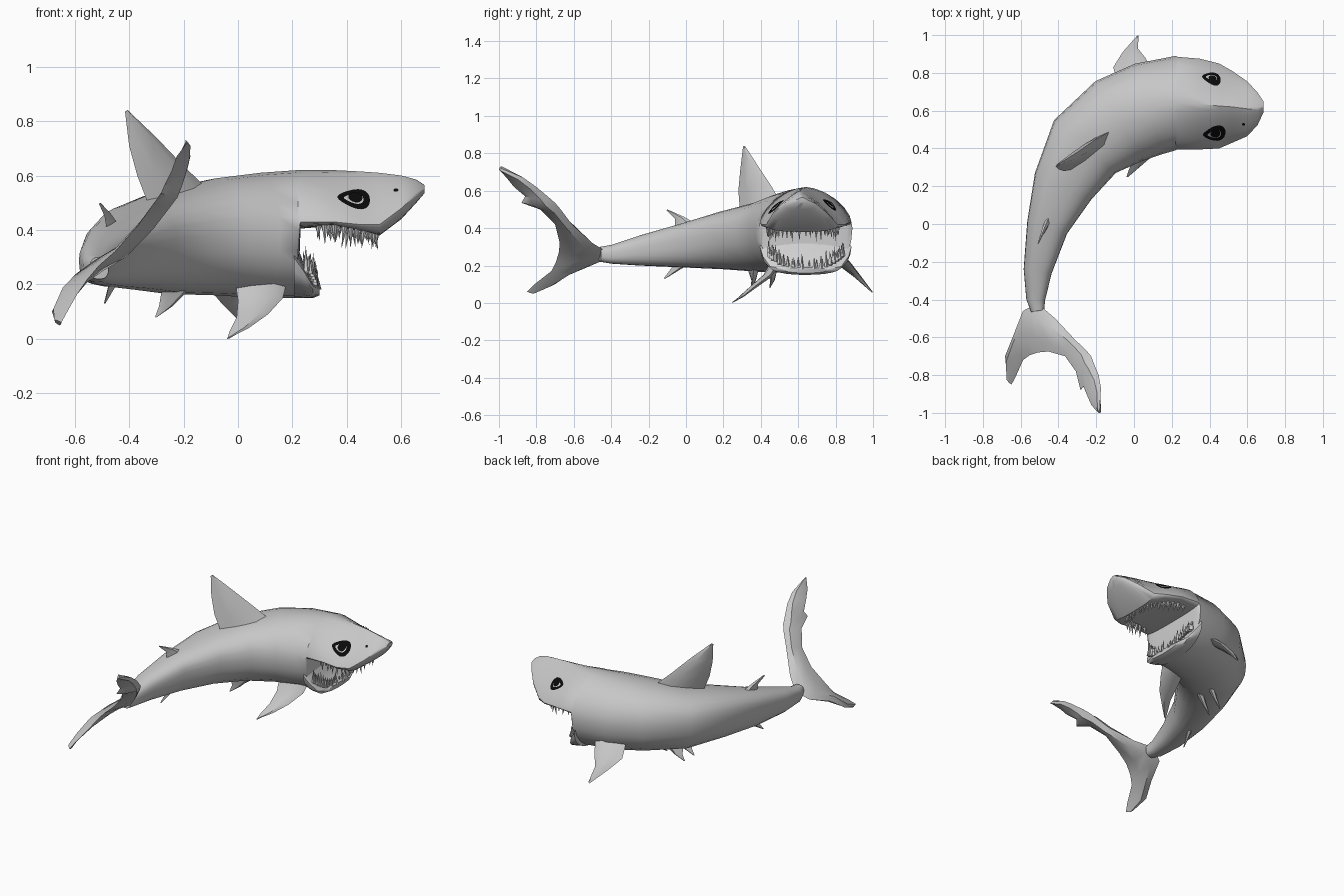
import bpy, bmesh, math, random
from mathutils import Vector, Matrix
from mathutils.bvhtree import BVHTree

random.seed(4)
cube = bpy.data.objects.get("Cube")
if cube:
    bpy.data.objects.remove(cube, do_unlink=True)


def material(name, rgb):
    mat = bpy.data.materials.new(name)
    mat.use_nodes = True
    colour = (*rgb, 1)
    mat.diffuse_color = colour
    mat.node_tree.nodes["Principled BSDF"].inputs["Base Color"].default_value = colour
    return mat


SKIN = material("grey skin", (0.57, 0.57, 0.57))
PALE = material("pale mouth and teeth", (0.63, 0.63, 0.63))
BLACK = material("eye black", (0.003, 0.003, 0.003))


def finish(name, bm, mats, smooth=40):
    """Turn a bmesh into a named object, smooth except at sharp edges."""
    bmesh.ops.recalc_face_normals(bm, faces=bm.faces)
    mesh = bpy.data.meshes.new(name)
    bm.to_mesh(mesh)
    obj = bpy.data.objects.new(name, mesh)
    bpy.context.collection.objects.link(obj)
    for mat in mats:
        mesh.materials.append(mat)
    if smooth:
        bpy.ops.object.select_all(action='DESELECT')
        obj.select_set(True)
        bpy.context.view_layer.objects.active = obj
        bpy.ops.object.shade_smooth_by_angle(angle=math.radians(smooth))
    return obj


def skin_rings(bm, rings):
    """Bridge a list of point rings and cap both ends."""
    rows = [[bm.verts.new(p) for p in ring] for ring in rings]
    for a, b in zip(rows, rows[1:]):
        for i in range(len(a)):
            j = (i + 1) % len(a)
            bm.faces.new((a[i], a[j], b[j], b[i]))
    bm.faces.new(rows[0])
    bm.faces.new(rows[-1])
    bm.normal_update()


def clamp(value, low, high):
    return min(max(value, low), high)


def power(value, exponent):
    return math.copysign(abs(value) ** exponent, value)


def body_ring(station, tangent, sides=24):
    """Rounded section: boxy towards the tail, roof-like on the head."""
    x, y, half, low, mid, high = station
    across = Vector((-tangent.y, tangent.x, 0)).normalized()
    roof = 1 + 0.7 * clamp((x - 0.15) / 0.25, 0, 1) - 0.2 * clamp(-x / 0.3, 0, 1)
    belly = 0.9 if low < 0.19 else 0.75
    ring = []
    for i in range(sides):
        a = math.tau * i / sides
        above = math.sin(a) > 0
        e = roof if above else belly
        height = (high - mid) if above else (mid - low)
        p = Vector((x, y, mid)) + across * half * power(math.cos(a), e)
        p.z += height * power(math.sin(a), e)
        ring.append(p)
    return ring


def loft_body(bm, stations):
    centres = [Vector(s[:2]) for s in stations]
    last = len(stations) - 1
    rings = []
    for i, s in enumerate(stations):
        tangent = centres[min(i + 1, last)] - centres[max(i - 1, 0)]
        if s[0] > 0.2:
            tangent = Vector((1, 0))
        rings.append(body_ring(s, tangent))
    skin_rings(bm, rings)


# Body and upper head: x, y, half width, bottom, widest height, top
body_stations = [
    (-0.51, -0.46, 0.035, 0.22, 0.26, 0.30),
    (-0.52, -0.40, 0.05, 0.21, 0.26, 0.31),
    (-0.51, -0.25, 0.075, 0.20, 0.29, 0.36),
    (-0.46, -0.02, 0.11, 0.19, 0.34, 0.425),
    (-0.375, 0.20, 0.165, 0.18, 0.37, 0.49),
    (-0.26, 0.41, 0.215, 0.165, 0.38, 0.54),
    (-0.08, 0.545, 0.245, 0.16, 0.39, 0.59),
    (0.08, 0.61, 0.25, 0.15, 0.39, 0.61),
    (0.22, 0.64, 0.25, 0.15, 0.40, 0.62),
    (0.23, 0.64, 0.245, 0.405, 0.43, 0.62),
    (0.35, 0.635, 0.24, 0.415, 0.43, 0.62),
    (0.45, 0.625, 0.225, 0.395, 0.42, 0.615),
    (0.52, 0.62, 0.19, 0.38, 0.42, 0.61),
    (0.60, 0.61, 0.145, 0.44, 0.48, 0.60),
    (0.655, 0.61, 0.085, 0.50, 0.53, 0.585),
    (0.685, 0.62, 0.03, 0.535, 0.55, 0.565),
]
bm = bmesh.new()
loft_body(bm, body_stations)
# Back wall of the open mouth
for f in bm.faces:
    c = f.calc_center_median()
    if 0.215 < c.x < 0.235 and c.z < 0.4 and abs(f.normal.x) > 0.8:
        f.material_index = 1
surface = BVHTree.FromBMesh(bm)
finish("body", bm, [SKIN, PALE])

# Lower jaw
bm = bmesh.new()
loft_body(bm, [
    (0.205, 0.64, 0.245, 0.15, 0.30, 0.38),
    (0.24, 0.64, 0.23, 0.15, 0.25, 0.28),
    (0.275, 0.64, 0.19, 0.15, 0.195, 0.21),
    (0.30, 0.64, 0.12, 0.16, 0.18, 0.19),
])
bmesh.ops.recalc_face_normals(bm, faces=bm.faces)
for f in bm.faces:
    if f.normal.z > 0.2:
        f.material_index = 1
finish("lower_jaw", bm, [SKIN, PALE])


# Fins: each section is a leading point, a trailing point and a thickness
def fin(name, sections):
    rows = [(Vector(a), Vector(b), t) for a, b, t in sections]
    mids = [(a + b) / 2 for a, b, t in rows]
    rings = []
    for i, (lead, trail, thick) in enumerate(rows):
        chord = trail - lead
        span = mids[min(i + 1, len(mids) - 1)] - mids[max(i - 1, 0)]
        n = chord.cross(span).normalized() * thick / 2
        front, rear = lead + chord * 0.25, lead + chord * 0.7
        rings.append([lead, front + n, rear + n * 0.6, trail,
                      rear - n * 0.6, front - n])
    bm = bmesh.new()
    skin_rings(bm, rings)
    finish(name, bm, [SKIN], 35)


fin("dorsal_fin", [
    ((-0.11, 0.50, 0.55), (-0.32, 0.29, 0.47), 0.06),
    ((-0.20, 0.45, 0.635), (-0.37, 0.28, 0.60), 0.05),
    ((-0.30, 0.38, 0.74), (-0.40, 0.29, 0.71), 0.035),
    ((-0.405, 0.315, 0.84), (-0.415, 0.305, 0.835), 0.008)])
fin("right_pectoral_fin", [
    ((0.18, 0.49, 0.21), (-0.01, 0.45, 0.21), 0.045),
    ((0.165, 0.45, 0.15), (0.0, 0.41, 0.14), 0.035),
    ((0.11, 0.37, 0.09), (-0.005, 0.34, 0.08), 0.025),
    ((0.04, 0.31, 0.04), (-0.03, 0.28, 0.03), 0.015),
    ((-0.03, 0.25, 0.005), (-0.04, 0.25, 0.0), 0.005)])
fin("left_pectoral_fin", [
    ((0.10, 0.81, 0.27), (-0.09, 0.76, 0.26), 0.045),
    ((0.06, 0.88, 0.21), (-0.11, 0.83, 0.19), 0.035),
    ((0.02, 0.93, 0.14), (-0.06, 0.91, 0.13), 0.025),
    ((0.025, 0.995, 0.06), (0.015, 0.995, 0.055), 0.006)])
fin("second_dorsal_fin", [
    ((-0.44, 0.06, 0.42), (-0.48, -0.06, 0.39), 0.03),
    ((-0.47, -0.01, 0.46), (-0.49, -0.06, 0.45), 0.02),
    ((-0.505, -0.10, 0.50), (-0.51, -0.105, 0.495), 0.005)])
fin("anal_fin", [
    ((-0.45, 0.02, 0.21), (-0.47, -0.06, 0.21), 0.03),
    ((-0.49, -0.11, 0.13), (-0.49, -0.12, 0.13), 0.005)])
for side, shift in (("right", 0), ("left", 0.1)):
    fin(side + "_pelvic_fin", [
        ((-0.18, 0.39 + shift, 0.18), (-0.28, 0.33 + shift, 0.18), 0.035),
        ((-0.24, 0.37 + shift, 0.12), (-0.29, 0.35 + shift, 0.12), 0.02),
        ((-0.30, 0.35 + shift, 0.08), (-0.305, 0.345 + shift, 0.08), 0.005)])

# Crescent tail: height, sideways sweep, leading y, trailing y
tail = [
    (0.06, -0.66, -0.81, -0.85), (0.10, -0.655, -0.70, -0.81),
    (0.17, -0.615, -0.60, -0.72), (0.22, -0.57, -0.46, -0.695),
    (0.27, -0.51, -0.42, -0.68), (0.32, -0.435, -0.50, -0.675),
    (0.42, -0.34, -0.61, -0.70), (0.50, -0.28, -0.67, -0.78),
    (0.535, -0.255, -0.70, -0.88), (0.57, -0.24, -0.74, -0.86),
    (0.62, -0.215, -0.80, -0.92), (0.67, -0.20, -0.87, -0.96),
    (0.72, -0.185, -0.99, -1.0),
]


def tail_section(z, x, lead, trail):
    """Cup the blade: its leading edges splay outwards on both lobes."""
    splay = 0.028 * clamp((z - 0.27) / 0.08, -1, 1) * clamp((lead - trail) / 0.1, 0, 1)
    thick = 0.05 if 0.1 < z < 0.6 else 0.03
    return (x + splay, lead, z), (x - splay, trail, z), thick


fin("tail_fin", [tail_section(*row) for row in tail])


# Teeth: rows of thin cones round a curved jaw line
def teeth(name, count, centre, reach, half, rise, direction, lengths):
    bm = bmesh.new()
    for row in range(2):
        for i in range(count):
            a = math.pi * (i + 0.5 * row + 0.25) / count
            length = random.uniform(*lengths) * (1 - 0.3 * row)
            shrink = 1 - 0.1 * row
            pos = Vector(centre) + Vector((
                reach * shrink * math.sin(a) ** 0.8,
                half * shrink * power(math.cos(a), 0.7),
                rise * math.cos(a) ** 2 + direction * length / 2))
            lean = Matrix.Rotation(random.uniform(-0.2, 0.2), 4, 'Y')
            flip = Matrix.Rotation(0 if direction > 0 else math.pi, 4, 'X')
            bmesh.ops.create_cone(bm, cap_ends=True, segments=5, radius1=0.011,
                                  radius2=0.0, depth=length,
                                  matrix=Matrix.Translation(pos) @ lean @ flip)
    finish(name, bm, [PALE], 0)


teeth("upper_teeth", 22, (0.28, 0.625, 0.41), 0.23, 0.19, 0.01, -1, (0.05, 0.09))
teeth("lower_teeth", 20, (0.24, 0.64, 0.18), 0.05, 0.2, 0.07, 1, (0.06, 0.1))


# Eyes and nostril: thin plates laid on the head surface
def decal(name, centre, side, width, height, lift, mat, taper=0.3):
    out = Vector((0, side * 0.75, 0.66)).normalized()
    up = Vector((0, -side * 0.66, 0.75)).normalized()
    steps = 24
    bm = bmesh.new()

    def place(u, v):
        start = Vector(centre) + Vector((u, 0, 0)) + up * v + out * 0.3
        hit = surface.ray_cast(start, -out)[0]
        return bm.verts.new((hit or Vector(centre)) + out * lift)

    rows = []
    for r in (0.35, 0.7, 1):
        rows.append([])
        for i in range(steps):
            a = math.tau * i / steps
            fat = 1 - taper + taper * math.cos(a)
            rows[-1].append(place(width * r * math.cos(a),
                                  height * r * math.sin(a) * fat))
    bm.faces.new(rows[0])
    for a, b in zip(rows, rows[1:]):
        for i in range(steps):
            j = (i + 1) % steps
            bm.faces.new((a[i], b[i], b[j], a[j]))
    bm.normal_update()
    for f in bm.faces:
        if f.normal.dot(out) < 0:
            f.normal_flip()
    mesh = bpy.data.meshes.new(name)
    bm.to_mesh(mesh)
    mesh.materials.append(mat)
    bpy.context.collection.objects.link(bpy.data.objects.new(name, mesh))


for label, side, x, y, size in (("right", -1, 0.425, 0.485, 1), ("left", 1, 0.41, 0.752, 0.82)):
    decal(label + "_eye_rim", (x, y, 0.51), side, 0.06 * size, 0.072 * size, 0.003, BLACK)
    decal(label + "_eye_white", (x, y, 0.507), side, 0.036 * size, 0.036 * size, 0.005, SKIN)
    decal(label + "_pupil", (x + 0.006, y, 0.514), side, 0.026 * size, 0.03 * size,
          0.007, BLACK, 0.1)
decal("right_nostril", (0.58, 0.535, 0.54), -1, 0.009, 0.009, 0.003, BLACK, 0)
